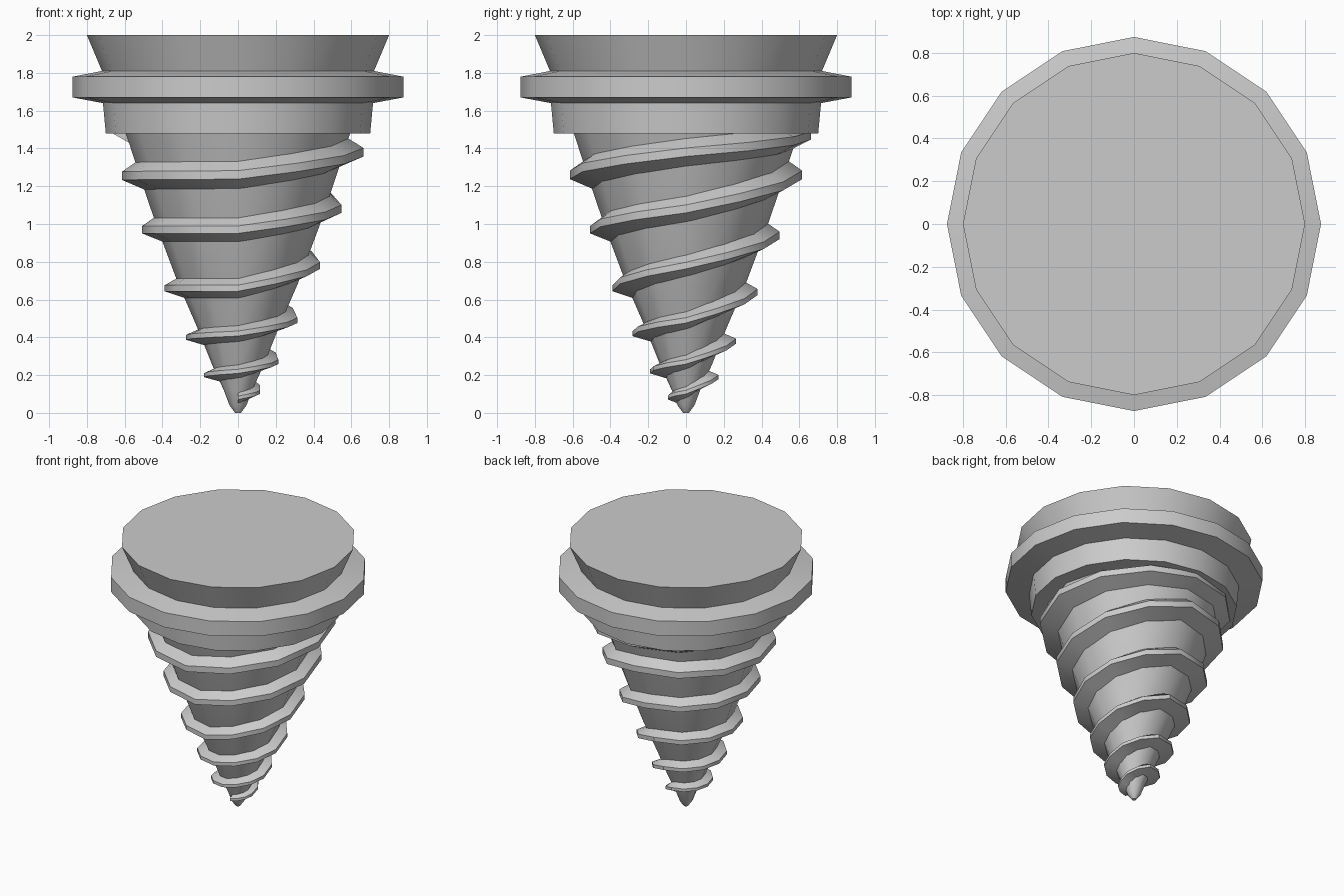
import bpy, bmesh, math

if "Cube" in bpy.data.objects:
    bpy.data.objects.remove(bpy.data.objects["Cube"])


def interp(table, z):
    for (a, ra), (b, rb) in zip(table, table[1:]):
        if z <= b:
            return ra + (rb - ra) * (z - a) / (b - a)
    return table[-1][1]


def finish(bm, name):
    bmesh.ops.recalc_face_normals(bm, faces=bm.faces)
    me = bpy.data.meshes.new(name)
    bm.to_mesh(me)
    bm.free()
    ob = bpy.data.objects.new(name, me)
    bpy.context.collection.objects.link(ob)
    bpy.ops.object.select_all(action='DESELECT')
    bpy.context.view_layer.objects.active = ob
    ob.select_set(True)
    bpy.ops.object.shade_smooth_by_angle(angle=math.radians(35))
    return ob


def lathe(name, profile, sides):
    """Revolve (z, radius) points; a fan closes each end."""
    bm = bmesh.new()
    rings = []
    for z, r in profile:
        rings.append([bm.verts.new((r * math.cos(math.tau * i / sides),
                                    r * math.sin(math.tau * i / sides), z))
                      for i in range(sides)])
    for a, b in zip(rings, rings[1:]):
        for i in range(sides):
            j = (i + 1) % sides
            bm.faces.new((a[i], a[j], b[j], b[i]))
    for ring, z in ((rings[0], profile[0][0]), (rings[-1], profile[-1][0])):
        c = bm.verts.new((0, 0, z))
        for i in range(sides):
            bm.faces.new((ring[i], ring[(i + 1) % sides], c))
    return finish(bm, name)


# Head with its protruding rim
lathe("head", [(1.48, .70), (1.64, .715), (1.67, .875), (1.78, .875),
               (1.81, .72), (2.0, .80)], 16)

# Tapered core
core = [(0, .015), (.04, .045), (.12, .075), (.25, .135), (.45, .215),
        (.68, .315), (1.0, .435), (1.3, .535), (1.5, .60)]
lathe("core", core, 12)

# Spiral thread: crest height at each quarter turn, starting at the front (-y)
heights = [.08, .11, .19, .20, .22, .27, .38, .40, .42, .49, .64, .66,
           .66, .78, .94, .97, .97, 1.08, 1.26, 1.255, 1.26, 1.38, 1.47, 1.5]
crest = [(0, .05), (.08, .095), (.2, .18), (.4, .275), (.66, .388),
         (.95, .50), (1.26, .615), (1.38, .665), (1.5, .66)]
keys = list(enumerate(heights))
STEPS = 3
bm = bmesh.new()
sections = []
for n in range((len(heights) - 1) * STEPS + 1):
    q = n / STEPS
    z = interp(keys, q)
    ang = (q - 1) * math.pi / 2
    half = .03 + .05 * min(z / 1.2, 1)
    tip = half * .28
    out = interp(crest, z)
    sec = []
    for dz, r in ((-half, interp(core, max(z - half, 0)) - .015), (-tip, out),
                  (tip, out),
                  (half, interp(core, z + half) - .015)):
        zz = min(z + dz, 1.49)
        sec.append(bm.verts.new((r * math.cos(ang), r * math.sin(ang), zz)))
    sections.append(sec)
for a, b in zip(sections, sections[1:]):
    for i in range(4):
        j = (i + 1) % 4
        bm.faces.new((a[i], a[j], b[j], b[i]))
bm.faces.new(sections[0])
bm.faces.new(sections[-1])
finish(bm, "spiral_thread")
